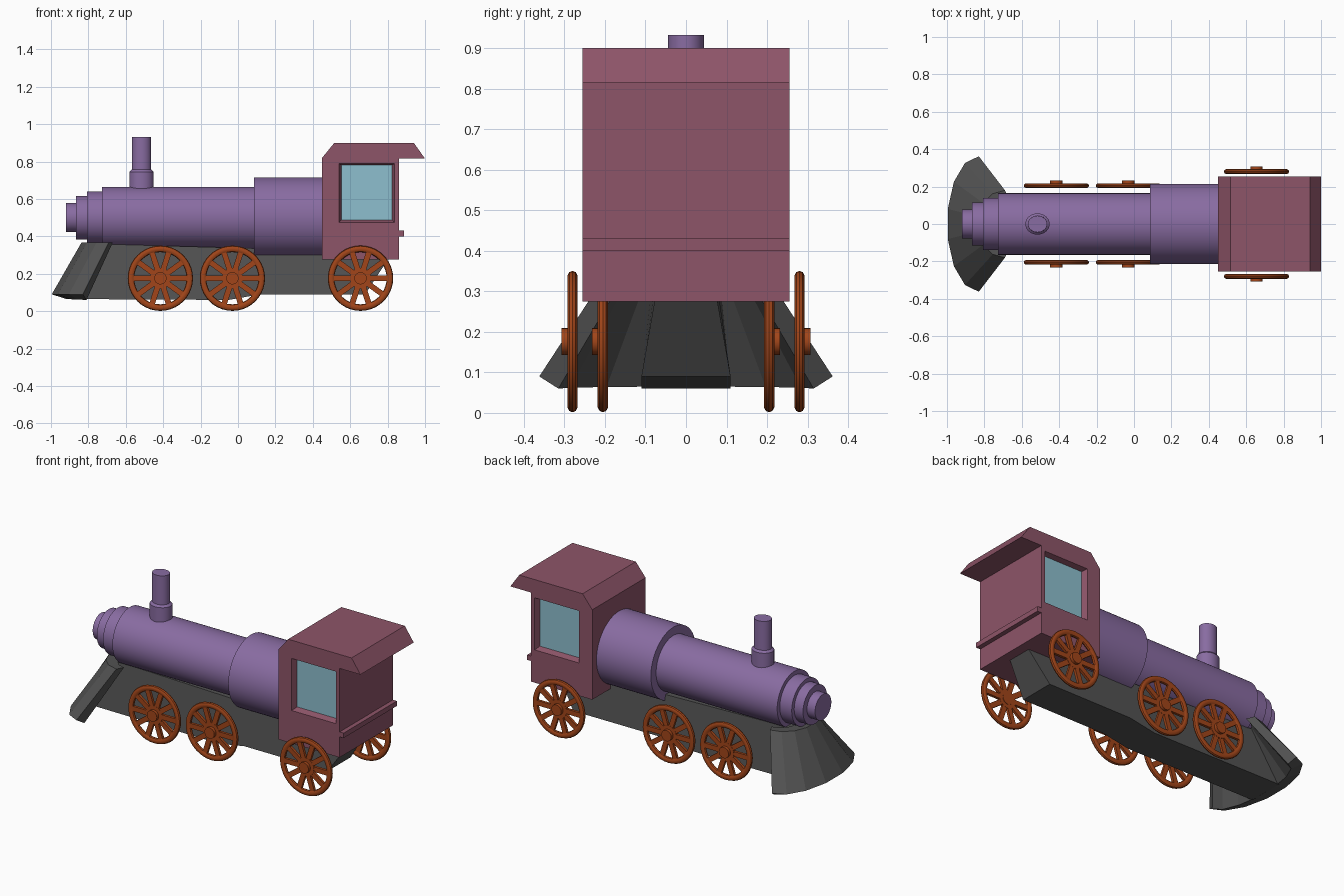
import bpy, bmesh, math
from mathutils import Matrix, Vector

if "Cube" in bpy.data.objects:
    bpy.data.objects.remove(bpy.data.objects["Cube"])

PI = math.pi


def material(name, rgb):
    m = bpy.data.materials.new(name)
    m.diffuse_color = (*rgb, 1)
    m.use_nodes = True
    m.node_tree.nodes["Principled BSDF"].inputs["Base Color"].default_value = m.diffuse_color
    return m


PURPLE = material("purple_paint", (0.25, 0.15, 0.36))
MAROON = material("maroon_paint", (0.27, 0.09, 0.14))
RUST = material("rust_paint", (0.36, 0.06, 0.01))
DARK = material("dark_grey_paint", (0.085, 0.085, 0.085))
GLASS = material("blue_glass", (0.27, 0.52, 0.62))


def finish(name, bm, mat, smooth=False):
    bmesh.ops.recalc_face_normals(bm, faces=bm.faces)
    me = bpy.data.meshes.new(name)
    bm.to_mesh(me)
    bm.free()
    ob = bpy.data.objects.new(name, me)
    bpy.context.collection.objects.link(ob)
    me.materials.append(mat)
    if smooth:
        bpy.ops.object.select_all(action='DESELECT')
        ob.select_set(True)
        bpy.context.view_layer.objects.active = ob
        bpy.ops.object.shade_smooth_by_angle(angle=math.radians(35))
    return ob


def bridge(bm, loops, caps=True, closed=False):
    """Skin a list of point loops into quads."""
    rows = [[bm.verts.new(p) for p in lp] for lp in loops]
    pairs = list(zip(rows, rows[1:])) + ([(rows[-1], rows[0])] if closed else [])
    for a, b in pairs:
        for i in range(len(a)):
            j = (i + 1) % len(a)
            bm.faces.new((a[i], a[j], b[j], b[i]))
    if caps:
        bm.faces.new(rows[0])
        bm.faces.new(rows[-1])


def lathe(bm, profile, place, steps, closed=False):
    """Revolve (radius, height) pairs; place maps (u, v, height) to a point."""
    loops = [[place(r * math.cos(2 * PI * i / steps), r * math.sin(2 * PI * i / steps), h)
              for i in range(steps)] for r, h in profile]
    bridge(bm, loops, caps=not closed, closed=closed)


# Boiler with stepped nose and wide firebox
bm = bmesh.new()
lathe(bm, [(.078, -.92), (.078, -.866), (.116, -.866), (.116, -.807), (.14, -.807),
           (.14, -.727), (.165, -.727), (.165, .085), (.215, .085), (.215, .46)],
      lambda u, v, h: (h, u, .5 + v), 64)
finish("boiler", bm, PURPLE, True)

# Chimney, slightly oval
bm = bmesh.new()
lathe(bm, [(.065, .63), (.065, .745), (.052, .757), (.051, .932)],
      lambda u, v, h: (-.516 + u, .87 * v, h), 32)
finish("chimney", bm, PURPLE, True)

# Cab: side profile with overhanging roof, extruded across
cab_profile = [(.45, .275), (.86, .275), (.86, .4), (.887, .4), (.887, .43), (.86, .43),
               (.86, .815), (1, .815), (.94, .9), (.515, .9), (.45, .82)]
bm = bmesh.new()
bridge(bm, [[(x, y, z) for x, z in cab_profile] for y in (-.255, .255)])
cab = finish("cab", bm, MAROON)


def rect(x0, x1, z0, z1, y):
    return [(x0, y, z0), (x1, y, z0), (x1, y, z1), (x0, y, z1)]


# Window recesses and glass on both sides
for side, s in (("front", -1), ("back", 1)):
    bm = bmesh.new()
    bridge(bm, [rect(.538, .837, .473, .79, s * .257), rect(.555, .822, .49, .78, s * .215)])
    cutter = finish(side + "_window_cutter", bm, MAROON)
    cutter.hide_render = True
    cutter.hide_set(True)
    cut = cab.modifiers.new(side + "_window", 'BOOLEAN')
    cut.operation = 'DIFFERENCE'
    cut.solver = 'EXACT'
    cut.object = cutter
    bm = bmesh.new()
    bridge(bm, [rect(.552, .825, .487, .783, s * .222), rect(.552, .825, .487, .783, s * .205)])
    finish(side + "_window_glass", bm, GLASS)

# Underframe: side profile, narrower at the top
frame_profile = [(-.78, .36, .08), (-.92, .065, .11), (-.05, .06, .11), (.12, .09, .11),
                 (.68, .09, .11), (.81, .29, .075), (.3, .33, .075)]
bm = bmesh.new()
bridge(bm, [[(x, s * w, z) for x, z, w in frame_profile] for s in (-1, 1)])
finish("underframe", bm, DARK)

# Front plough: faceted flared shell
FACETS = 7
sections = []
for i in range(FACETS + 1):
    t = -PI / 2 + PI * i / FACETS
    c, s = math.cos(t), math.sin(t)
    sections.append([(-.69 - .15 * c, .18 * s, .368),
                     (-.83 - .17 * c, .362 * s, .09),
                     (-.81 - .11 * c, .315 * s, .06 + .005 * c),
                     (-.67 - .10 * c, .135 * s, .366)])
bm = bmesh.new()
bridge(bm, sections)
finish("front_plough", bm, DARK)


# Spoked wheel, outer side facing -y
def wheel_mesh():
    bm = bmesh.new()
    place = lambda u, v, h: (u, -h, v)
    rim = [(.157 + .0175 * math.cos(a), .0135 * math.sin(a))
           for a in (2 * PI * k / 10 for k in range(10))]
    lathe(bm, rim, place, 40, closed=True)
    lathe(bm, [(.056, -.009), (.056, .009)], place, 24)
    lathe(bm, [(.033, -.012), (.033, .027)], place, 24)
    for k in range(10):
        rot = Matrix.Rotation(2 * PI * (k + .5) / 10, 3, 'Y')
        bridge(bm, [[rot @ Vector((x, y, r)) for x, y in
                     ((-w, -.008), (w, -.008), (w, .008), (-w, .008))]
                    for r, w in ((.04, .015), (.15, .015))])
    return bm


wheel = None
for name, x, y in (("leading", -.415, .205), ("driving", -.03, .205), ("cab", .655, .28)):
    for side, s in (("front", -1), ("back", 1)):
        label = f"{name}_wheel_{side}"
        if wheel is None:
            wheel = ob = finish(label, wheel_mesh(), RUST, True)
        else:
            ob = bpy.data.objects.new(label, wheel.data)
            bpy.context.collection.objects.link(ob)
        ob.location = (x, s * y, .176)
        ob.rotation_euler = (0, 0, PI if s > 0 else 0)
